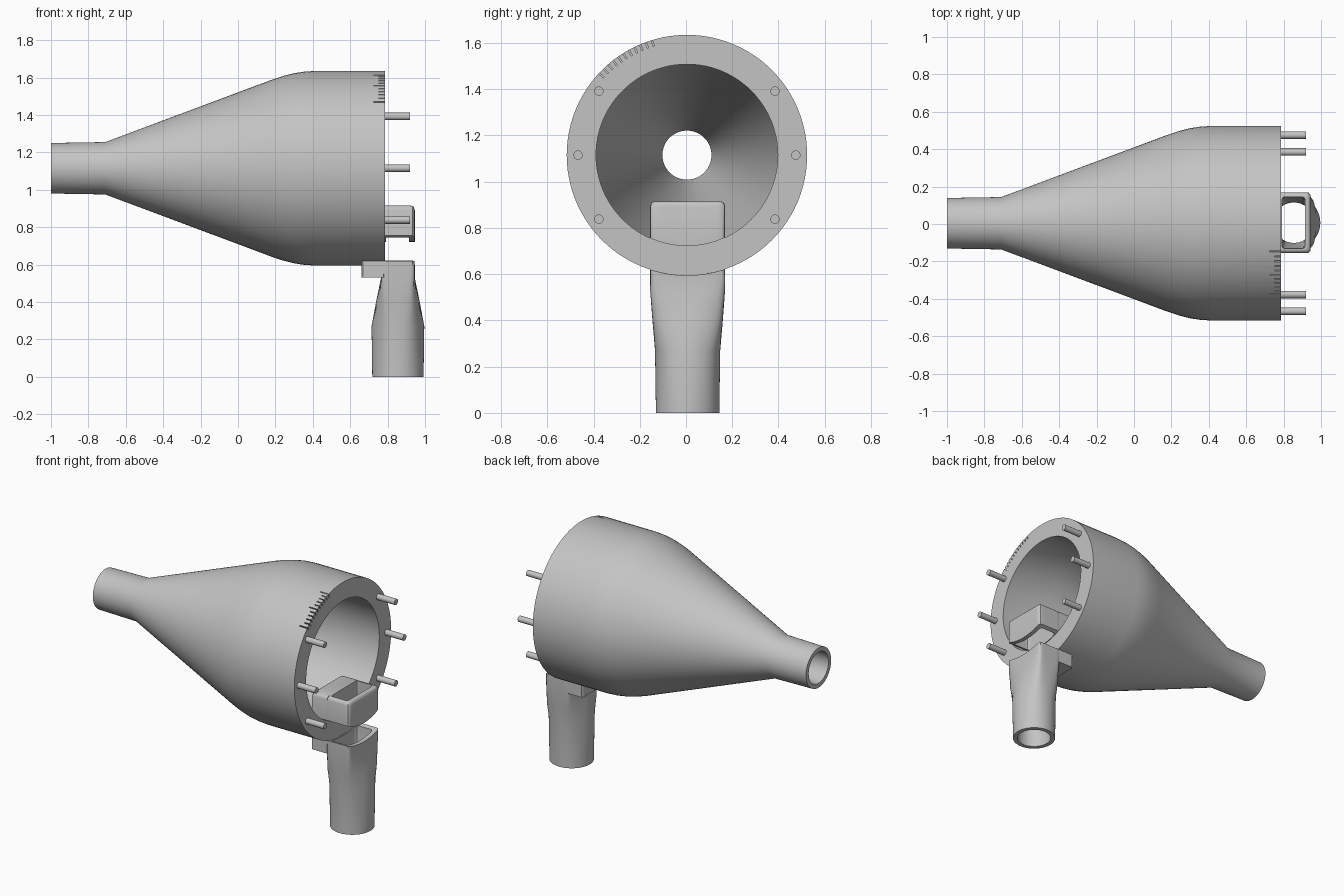
import bpy, bmesh
from math import sin, cos, pi, sqrt, radians

if "Cube" in bpy.data.objects:
    bpy.data.objects.remove(bpy.data.objects["Cube"], do_unlink=True)

YC, ZC = 0.004, 1.115             # axis of the funnel
RIM, MOUTH, FACE = 0.52, 0.393, 0.785
SIDES = 96

grey = bpy.data.materials.new("grey_plastic")
grey.use_nodes = True
grey.diffuse_color = (0.55, 0.55, 0.55, 1)
grey.node_tree.nodes["Principled BSDF"].inputs["Base Color"].default_value = (0.55, 0.55, 0.55, 1)


def finish(name, bm):
    bmesh.ops.recalc_face_normals(bm, faces=bm.faces[:])
    mesh = bpy.data.meshes.new(name)
    bm.to_mesh(mesh)
    bm.free()
    mesh.materials.append(grey)
    obj = bpy.data.objects.new(name, mesh)
    bpy.context.collection.objects.link(obj)
    return obj


def smooth(obj):
    bpy.ops.object.select_all(action='DESELECT')
    obj.select_set(True)
    bpy.context.view_layer.objects.active = obj
    bpy.ops.object.shade_smooth_by_angle(angle=radians(30))


def loft(name, rings, closed):
    """Skin a stack of rings; closed joins last to first, otherwise cap the ends."""
    bm = bmesh.new()
    loops = [[bm.verts.new(p) for p in ring] for ring in rings]
    pairs = list(zip(loops, loops[1:]))
    if closed:
        pairs.append((loops[-1], loops[0]))
    else:
        bm.faces.new(loops[0])
        bm.faces.new(loops[-1])
    for a, b in pairs:
        for i in range(len(a)):
            j = (i + 1) % len(a)
            bm.faces.new((a[i], a[j], b[j], b[i]))
    return finish(name, bm)


def x_ring(x, r, y=YC, z=ZC, n=SIDES):
    return [(x, y + r * cos(2 * pi * i / n), z + r * sin(2 * pi * i / n)) for i in range(n)]


def section(cx, a, b, power, z):
    """Horizontal section, from ellipse (2) to rounded rectangle; z may depend on y."""
    pts = []
    for i in range(SIDES):
        c, s = cos(2 * pi * i / SIDES), sin(2 * pi * i / SIDES)
        r = (abs(c / a) ** power + abs(s / b) ** power) ** (-1 / power)
        y = YC + 0.003 + r * s
        pts.append((cx + r * c, y, z(y) if callable(z) else z))
    return pts


def under(radius):
    """Height of the lower side of a cylinder around the funnel axis."""
    return lambda y: ZC - sqrt(radius ** 2 - (y - YC) ** 2)


# Funnel body: hollow revolved profile
outer = [(-1, 0.135), (-0.71, 0.14), (0.18, 0.473), (0.24, 0.493), (0.3, 0.508),
         (0.35, 0.516), (0.41, RIM), (FACE, RIM)]
inner = [(FACE, MOUTH), (0.45, MOUTH), (-0.71, 0.106), (-1, 0.106)]
body = loft("funnel_body", [x_ring(x, r) for x, r in outer + inner], True)

# Engraved scale ticks on the rim
bm = bmesh.new()
for k in range(11):
    t = radians(17 + 3 * k)
    length = 0.06 if k % 5 == 0 else 0.035
    out = (-sin(t), cos(t))
    corners = []
    for x in (FACE - length, FACE + 0.02):
        for r, w in ((0.492, -0.003), (0.492, 0.003), (0.54, 0.003), (0.54, -0.003)):
            corners.append(bm.verts.new((x, YC + out[0] * r + out[1] * w,
                                         ZC + out[1] * r - out[0] * w)))
    lo, hi = corners[:4], corners[4:]
    bm.faces.new(lo)
    bm.faces.new(hi)
    for i in range(4):
        j = (i + 1) % 4
        bm.faces.new((lo[i], lo[j], hi[j], hi[i]))
cutter = finish("tick_cutter", bm)
cutter.hide_render = True
mod = body.modifiers.new("ticks", 'BOOLEAN')
mod.operation = 'DIFFERENCE'
mod.solver = 'EXACT'
mod.object = cutter
bpy.context.view_layer.objects.active = body
bpy.ops.object.modifier_apply(modifier=mod.name)
bpy.data.objects.remove(cutter, do_unlink=True)
smooth(body)

# Six locating pins around the rim
for k, deg in enumerate((0, 36, 144, 180, 216, 324)):
    y, z = YC + 0.471 * cos(radians(deg)), ZC + 0.471 * sin(radians(deg))
    smooth(loft(f"pin_{k + 1}", [x_ring(x, 0.02, y, z, 24) for x in (FACE - 0.02, 0.92)], False))

# Spout: round hollow tube blending to a rounded rectangle under the rim
spout = [section(0.855, 0.137, 0.137, 2, 0), section(0.855, 0.141, 0.141, 2, 0.27),
         section(0.855, 0.115, 0.153, 4, 0.41), section(0.855, 0.09, 0.162, 12, 0.53),
         section(0.855, 0.09, 0.1625, 14, under(RIM)),
         section(0.8525, 0.0625, 0.135, 14, under(RIM)),
         section(0.8525, 0.0625, 0.135, 14, 0.53),
         section(0.855, 0.108, 0.108, 2, 0.27), section(0.855, 0.108, 0.108, 2, 0)]
smooth(loft("spout", spout, True))

# Tab that reaches beneath the body
smooth(loft("spout_tab", [section(0.7225, 0.0625, 0.1625, 40, 0.53),
                          section(0.7225, 0.0625, 0.1625, 40, under(RIM - 0.003))], False))

# Hood: open rectangular frame in front of the mouth, with a softened top edge
hood = [section(0.855, 0.09, 0.1625, 14, under(MOUTH))]
for inset, z in ((0, 0.893), (0.004, 0.905), (0.009, 0.911), (0.018, 0.915)):
    hood.append(section(0.855, 0.09 - inset, 0.1625 - inset, 14, z))
hood += [section(0.8525, 0.0625, 0.1375, 14, 0.915), section(0.8525, 0.0625, 0.1375, 14, under(MOUTH))]
smooth(loft("hood_frame", hood, True))

# Hood block that reaches inside the mouth
block = [section(0.7225, 0.0625, 0.1625, 40, under(MOUTH + 0.004))]
for inset, z in ((0, 0.893), (0.004, 0.905), (0.009, 0.911), (0.018, 0.915)):
    block.append(section(0.7225 + inset / 2, 0.0625 - inset / 2, 0.1625 - inset, 40, z))
smooth(loft("hood_block", block, False))
